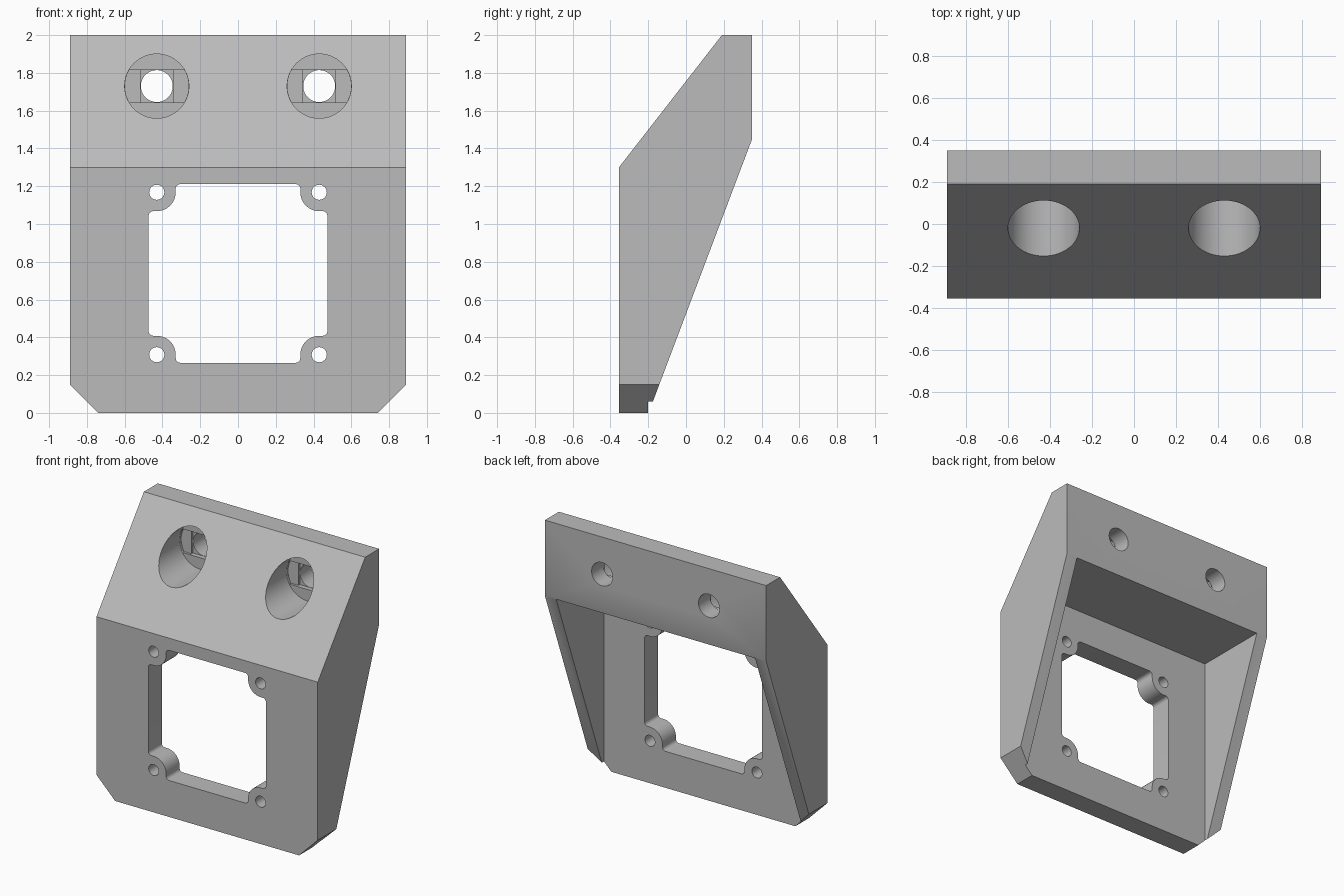
import bpy, bmesh, math
from mathutils import Vector

default = bpy.data.objects.get("Cube")
if default:
    bpy.data.objects.remove(default, do_unlink=True)

grey = bpy.data.materials.new("plain_grey")
grey.use_nodes = True
colour = (0.5, 0.5, 0.5, 1)
grey.diffuse_color = colour
grey.node_tree.nodes["Principled BSDF"].inputs["Base Color"].default_value = colour


def prism(name, outline, low, high, axis="y"):
    """Extrude an outline along x (points are y, z) or along y (points are x, z)."""
    place = (lambda a, b: (low, a, b)) if axis == "x" else (lambda a, b: (a, low, b))
    step = Vector((high - low, 0, 0)) if axis == "x" else Vector((0, high - low, 0))
    bm = bmesh.new()
    face = bm.faces.new([bm.verts.new(place(a, b)) for a, b in outline])
    extruded = bmesh.ops.extrude_face_region(bm, geom=[face])["geom"]
    bmesh.ops.translate(bm, vec=step, verts=[g for g in extruded if isinstance(g, bmesh.types.BMVert)])
    bmesh.ops.recalc_face_normals(bm, faces=bm.faces)
    mesh = bpy.data.meshes.new(name)
    bm.to_mesh(mesh)
    bm.free()
    mesh.materials.append(grey)
    obj = bpy.data.objects.new(name, mesh)
    bpy.context.collection.objects.link(obj)
    return obj


def arc(cx, cz, r, start, end, steps):
    """Points along an arc, angles in degrees."""
    angles = [math.radians(start + (end - start) * i / steps) for i in range(steps + 1)]
    return [(cx + r * math.cos(a), cz + r * math.sin(a)) for a in angles]


def circle(cx, cz, r, steps=64):
    return arc(cx, cz, r, 0, 360, steps)[:-1]


def rect(x0, x1, z0, z1):
    return [(x0, z0), (x1, z0), (x1, z1), (x0, z1)]


# Solid side profile, extruded across the width
W, FRONT, BACK = 0.89, -0.355, 0.35
body = prism("mounting_bracket",
             [(FRONT, 0), (-0.198, 0), (BACK, 1.45), (BACK, 2), (0.19, 2), (FRONT, 1.3)],
             -W, W, "x")
cutters = []


def cut(name, outline, low=-1, high=1):
    cutter = prism(name, outline, low, high)
    cutter.hide_render = True
    cutters.append(cutter)
    mod = body.modifiers.new(name, "BOOLEAN")
    mod.operation, mod.solver, mod.object = "DIFFERENCE", "EXACT", cutter


# Open cavity behind the front plate, leaving two side walls
cut("rear_cavity", rect(-0.8, 0.8, -0.5, 1.448), -0.2, 1)

# Large window: one corner outline mirrored into four, notched around the screw bosses
HX, HZ, MID = 0.43, 0.43, 0.738
EDGE, F, R = 0.473, 0.025, 0.1
corner = (arc(EDGE - F, HZ - R - F, F, 0, 90, 6)
          + arc(HX, HZ, R, 270, 180, 16)
          + arc(HX - R - F, EDGE - F, F, 0, 90, 6))
window = []
for sx, sz in ((1, 1), (-1, 1), (-1, -1), (1, -1)):
    points = corner if sx * sz > 0 else corner[::-1]
    window += [(sx * x, MID + sz * z) for x, z in points]
cut("window", window)

for s in (-1, 1):
    # Clipped bottom corners
    cut("corner_clip", [(s * 0.74, 0), (s * 1.04, 0.3), (s * 1.3, 0.3), (s * 1.3, -0.3), (s * 0.44, -0.3)])
    # Small screw holes
    for sz in (-1, 1):
        cut("screw_hole", circle(s * HX, MID + sz * HZ, 0.04, 32))
    # Counterbored holes with a stepped floor: slot, square, then round hole
    x, z, half, r = s * 0.43, 1.73, 0.086, 0.17
    cut("counterbore", circle(x, z, r), -1, 0.185)
    bend = math.degrees(math.asin(half / r))
    slot = arc(x, z, r - 0.001, -bend, bend, 12) + arc(x, z, r - 0.001, 180 - bend, 180 + bend, 12)
    cut("slot_step", slot, 0.15, 0.202)
    cut("square_step", rect(x - half, x + half, z - half, z + half), 0.16, 0.219)
    cut("through_hole", circle(x, z, 0.0845, 48), 0.17, 1)

# Bake the cuts and drop the cutters
bpy.context.view_layer.update()
graph = bpy.context.evaluated_depsgraph_get()
baked = bpy.data.meshes.new_from_object(body.evaluated_get(graph))
body.modifiers.clear()
body.data = baked
baked.materials.clear()
baked.materials.append(grey)
for cutter in cutters:
    bpy.data.objects.remove(cutter, do_unlink=True)
for polygon in baked.polygons:
    polygon.material_index = 0

# Smooth the round holes, keep the edges crisp
bpy.ops.object.select_all(action="DESELECT")
body.select_set(True)
bpy.context.view_layer.objects.active = body
bpy.ops.object.shade_smooth_by_angle(angle=math.radians(25))
